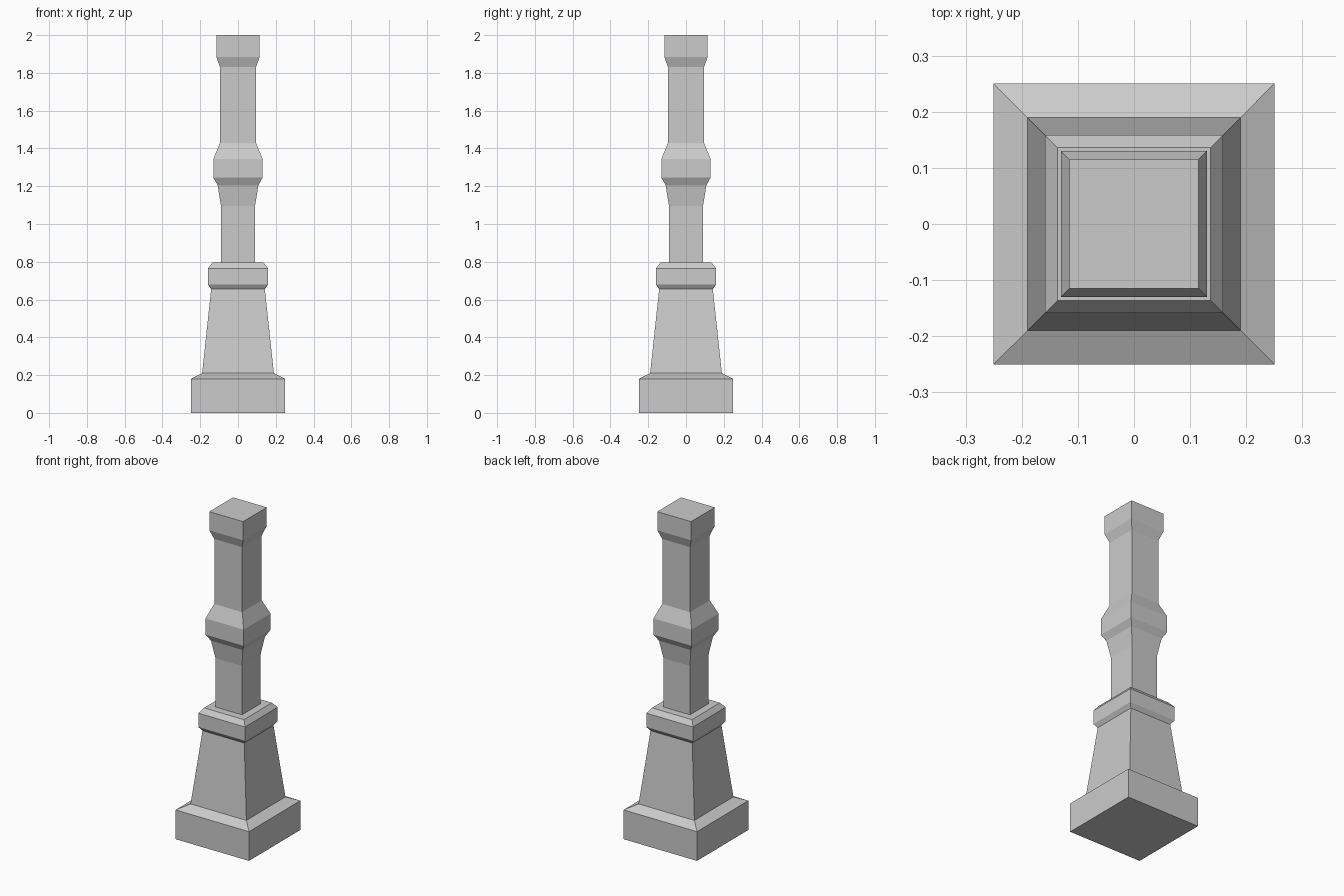
import bpy, bmesh

if "Cube" in bpy.data.objects:
    bpy.data.objects.remove(bpy.data.objects["Cube"])


def square_loft(name, profile, cap_bottom=False, cap_top=False):
    """Stack square rings given as (half_width, z) and skin between them."""
    bm = bmesh.new()
    rings = [[bm.verts.new((sx * h, sy * h, z))
              for sx, sy in ((-1, -1), (1, -1), (1, 1), (-1, 1))]
             for h, z in profile]
    for low, high in zip(rings, rings[1:]):
        for i in range(4):
            j = (i + 1) % 4
            bm.faces.new((low[i], low[j], high[j], high[i]))
    if cap_bottom:
        bm.faces.new(rings[0][::-1])
    if cap_top:
        bm.faces.new(rings[-1])
    mesh = bpy.data.meshes.new(name)
    bm.to_mesh(mesh)
    bm.free()
    obj = bpy.data.objects.new(name, mesh)
    bpy.context.collection.objects.link(obj)
    return obj


# Square foot with bevelled top
square_loft("plinth", [(0.25, 0), (0.25, 0.18), (0.19, 0.21)], cap_bottom=True)

# Tapered pedestal with its moulded collar and the ledge around the shaft
square_loft("pedestal", [(0.19, 0.21), (0.142, 0.655), (0.159, 0.68),
                         (0.159, 0.765), (0.136, 0.795), (0.09, 0.795)])

# Lower shaft, flaring slightly below the middle band
square_loft("lower_shaft", [(0.09, 0.795), (0.09, 1.095), (0.108, 1.205)])

# Middle band
square_loft("middle_band", [(0.108, 1.205), (0.13, 1.245),
                            (0.13, 1.345), (0.095, 1.43)])

# Upper shaft
square_loft("upper_shaft", [(0.095, 1.43), (0.095, 1.83)])

# Top block
square_loft("cap", [(0.095, 1.83), (0.115, 1.885), (0.115, 2.0)], cap_top=True)
